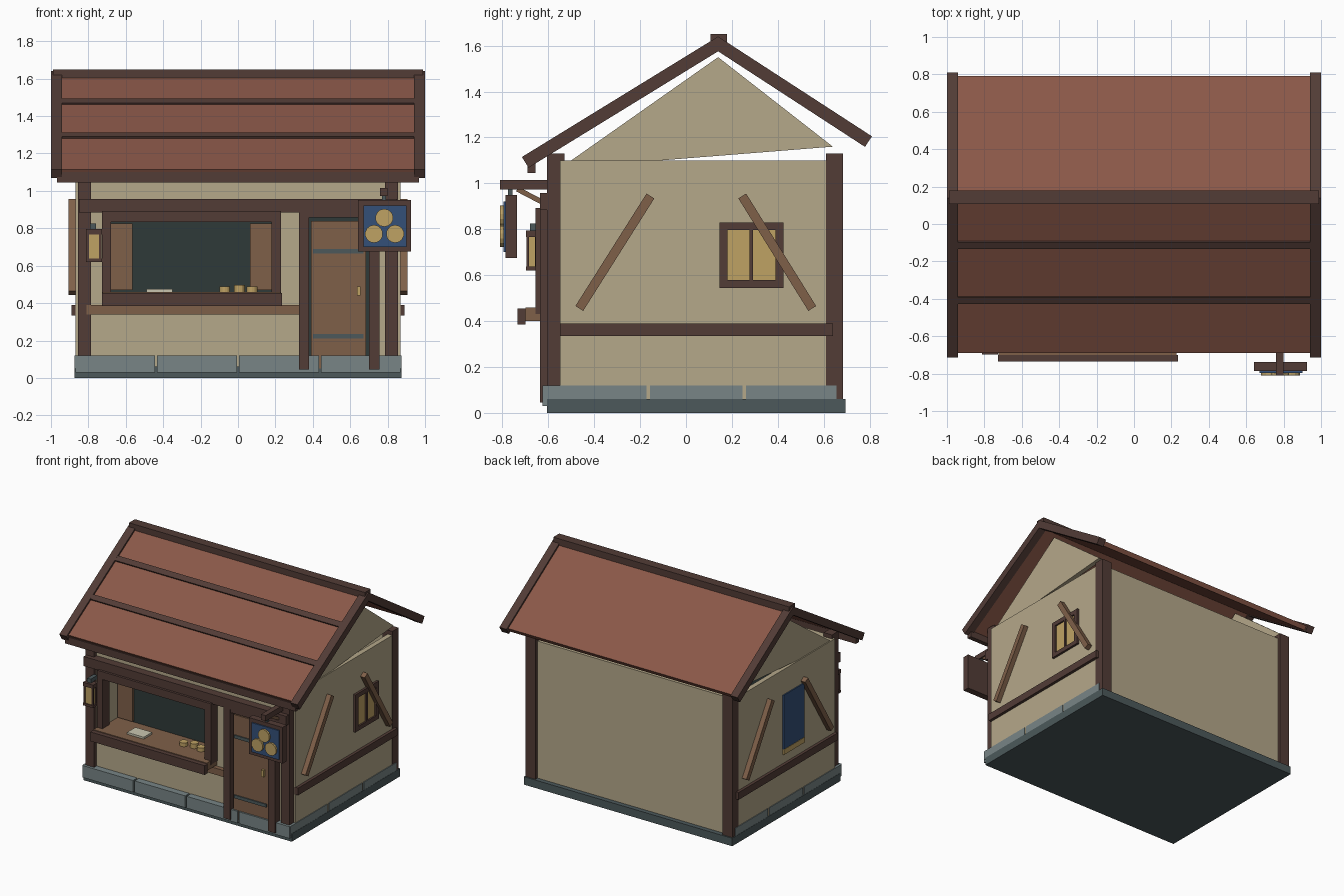
import bpy, bmesh, math
from mathutils import Vector, Matrix

if "Cube" in bpy.data.objects:
    bpy.data.objects.remove(bpy.data.objects["Cube"])

def mat(name, hexcode):
    def lin(i):
        c = int(hexcode[i:i + 2], 16) / 255
        return c / 12.92 if c <= 0.04045 else ((c + 0.055) / 1.055) ** 2.4
    m = bpy.data.materials.new(name)
    m.diffuse_color = (lin(0), lin(2), lin(4), 1)
    m.use_nodes = True
    m.node_tree.nodes["Principled BSDF"].inputs["Base Color"].default_value = m.diffuse_color
    return m

CREAM = mat("cream_plaster", "b5a88a")
DARK = mat("dark_timber", "523c36")
WOOD = mat("mid_wood", "7f6049")
ROOF = mat("roof_red", "8a5848")
SLAB = mat("dark_slate", "4c595b")
STONE = mat("grey_stone", "788586")
BLACK = mat("dark_interior", "2f3a39")
GOLD = mat("gold", "bfa264")
BLUE = mat("blue_cloth", "345079")
PAPER = mat("pale_paper", "cac6b0")

def finish(name, bm, material):
    bmesh.ops.recalc_face_normals(bm, faces=bm.faces)
    me = bpy.data.meshes.new(name)
    bm.to_mesh(me)
    bm.free()
    me.materials.append(material)
    ob = bpy.data.objects.new(name, me)
    bpy.context.collection.objects.link(ob)
    return ob

def box(name, x, y, z, material):
    """Box from (min, max) ranges."""
    bm = bmesh.new()
    bmesh.ops.create_cube(bm, size=1)
    for v in bm.verts:
        v.co = Vector([r[0] + (c + 0.5) * (r[1] - r[0]) for c, r in zip(v.co, (x, y, z))])
    return finish(name, bm, material)

def prism(name, pts, x0, x1, material):
    """Extrude a (y, z) outline along x."""
    bm = bmesh.new()
    f = bm.faces.new([bm.verts.new((x0, y, z)) for y, z in pts])
    ex = bmesh.ops.extrude_face_region(bm, geom=[f])
    bmesh.ops.translate(bm, vec=(x1 - x0, 0, 0),
                        verts=[v for v in ex["geom"] if isinstance(v, bmesh.types.BMVert)])
    return finish(name, bm, material)

def strip(name, a, b, w, x0, x1, material):
    """Straight bar in the yz plane between centre points a and b."""
    a, b = Vector(a), Vector(b)
    d = (b - a).normalized()
    n = Vector((-d.y, d.x)) * w / 2
    return prism(name, [a + n, b + n, b - n, a - n], x0, x1, material)

def disc(name, loc, r, h, material, rot=Matrix()):
    bm = bmesh.new()
    bmesh.ops.create_cone(bm, cap_ends=True, segments=14, radius1=r, radius2=r, depth=h,
                          matrix=Matrix.Translation(loc) @ rot)
    return finish(name, bm, material)

# Foundation slab and plinth stones
box("foundation", (-0.875, 0.875), (-0.605, 0.695), (0, 0.06), SLAB)
for i in range(4):
    c = -0.657 + 0.438 * i
    box("front_stone", (c - 0.213, c + 0.213), (-0.625, -0.575), (0.03, 0.12), STONE)
for s in (-1, 1):
    for a, b in ((-0.62, -0.172), (-0.156, 0.246), (0.262, 0.655)):
        box("side_stone", sorted((s * 0.84, s * 0.8735)), (a, b), (0.05, 0.12), STONE)

# Walls; the front is built around the serving hatch
for s in (-1, 1):
    side = sorted((s * 0.83, s * 0.868))
    box("side_wall", side, (-0.55, 0.64), (0.06, 1.1), CREAM)
    prism("gable", [(-0.55, 1.065), (0.14, 1.55), (0.64, 1.16)], s * 0.825, s * 0.86, CREAM)
box("back_wall", (-0.83, 0.83), (0.62, 0.66), (0.06, 1.1), CREAM)
fy = (-0.575, -0.43)
box("front_wall_lower", (-0.83, 0.83), fy, (0.06, 0.42), CREAM)
box("front_wall_upper", (-0.83, 0.83), fy, (0.85, 1.1), CREAM)
box("front_wall_left", (-0.83, -0.70), fy, (0.42, 0.85), CREAM)
box("front_wall_right", (0.20, 0.83), fy, (0.42, 0.85), CREAM)
box("hatch_back", (-0.72, 0.22), (-0.44, -0.425), (0.40, 0.87), BLACK)

# Corner posts, side rails and diagonal braces
for s in (-1, 1):
    px = sorted((s * 0.785, s * 0.855))
    box("front_post", px, (-0.605, -0.53), (0.06, 1.13), DARK)
    box("back_post", sorted((s * 0.785, s * 0.869)), (0.61, 0.685), (0.06, 1.13), DARK)
    box("side_rail", sorted((s * 0.86, s * 0.89)), (-0.55, 0.64), (0.335, 0.39), DARK)
    strip("front_brace", (-0.465, 0.455), (-0.155, 0.945), 0.04, s * 0.865, s * 0.905, WOOD)
    strip("back_brace", (0.55, 0.455), (0.245, 0.945), 0.04, s * 0.865, s * 0.905, WOOD)

# Right side window
wx = (0.86, 0.885)
for y in ((0.145, 0.18), (0.39, 0.425)):
    box("window_jamb", wx, y, (0.545, 0.83), DARK)
for z in ((0.545, 0.578), (0.797, 0.83)):
    box("window_rail", wx, (0.18, 0.39), z, DARK)
box("window_mullion", wx, (0.277, 0.293), (0.578, 0.797), DARK)
box("window_pane", (0.86, 0.873), (0.17, 0.40), (0.56, 0.81), GOLD)

# Left side banner with gold hem
box("banner", (-0.877, -0.867), (-0.17, 0.08), (0.50, 0.91), BLUE)
box("banner_hem", (-0.88, -0.867), (-0.17, 0.08), (0.46, 0.50), GOLD)

# Roof: panels, bargeboards, battens, ridge and eave beam
SF, SB, RY, RZ = 0.614, 0.649, 0.14, 1.64
def roof_z(y, drop=0):
    return RZ - drop - (SF * (RY - y) if y < RY else SB * (y - RY))
def chevron(name, y0, y1, drop, t, x0, x1, material):
    cf, cb = math.cos(math.atan(SF)), math.cos(math.atan(SB))
    pts = [(y0, roof_z(y0, drop)), (RY, RZ - drop), (y1, roof_z(y1, drop)),
           (y1 - t * SB * cb, roof_z(y1, drop) - t * cb), (RY, RZ - drop - t / cf),
           (y0 + t * SF * cf, roof_z(y0, drop) - t * cf)]
    prism(name, pts, x0, x1, material)
chevron("roof_panels", -0.69, 0.79, 0.015, 0.035, -0.945, 0.945, ROOF)
for s in (-1, 1):
    chevron("bargeboard", -0.715, 0.81, 0, 0.055, s * 0.94, s, DARK)
for y in (-0.11, -0.405):
    strip("roof_batten", (y - 0.018, roof_z(y - 0.018, 0.014)),
          (y + 0.018, roof_z(y + 0.018, 0.014)), 0.022, -0.94, 0.94, DARK)
box("ridge_cap", (-0.99, 0.99), (0.107, 0.178), (1.59, 1.65), DARK)
box("eave_beam", (-0.968, 0.968), (-0.69, -0.655), (1.045, 1.10), DARK)

# Front timbers
box("front_beam", (-0.85, 0.85), (-0.637, -0.57), (0.885, 0.957), DARK)
box("front_rail", (-0.81, 0.33), (-0.61, -0.57), (0.34, 0.39), WOOD)

# Serving hatch: frame, counter, shutters
for x in ((-0.727, -0.68), (0.178, 0.23)):
    box("hatch_jamb", x, (-0.655, -0.57), (0.43, 0.893), DARK)
box("hatch_lintel", (-0.68, 0.178), (-0.655, -0.57), (0.834, 0.893), DARK)
box("counter", (-0.725, 0.228), (-0.70, -0.44), (0.40, 0.46), WOOD)
box("counter_edge", (-0.727, 0.235), (-0.735, -0.70), (0.385, 0.455), DARK)
for x in ((-0.69, -0.565), (0.065, 0.19)):
    box("shutter", x, (-0.46, -0.44), (0.47, 0.825), WOOD)

# Items on the counter
box("paper_stack", (-0.49, -0.35), (-0.63, -0.53), (0.46, 0.475), PAPER)
for x, y, h in ((-0.07, -0.55, 0.028), (0.008, -0.535, 0.036), (0.075, -0.55, 0.028)):
    disc("coin_stack", (x, y, 0.46 + h / 2), 0.029, h, GOLD)

# Door with posts, straps and handle
box("door_recess", (0.37, 0.71), (-0.59, -0.57), (0.06, 0.86), BLACK)
box("door", (0.39, 0.685), (-0.612, -0.585), (0.05, 0.84), WOOD)
for x in ((0.325, 0.38), (0.70, 0.757)):
    box("door_post", x, (-0.637, -0.57), (0.045, 0.89), DARK)
box("door_lintel", (0.38, 0.70), (-0.63, -0.57), (0.857, 0.89), DARK)
for z in (0.21, 0.665):
    box("door_strap", (0.40, 0.67), (-0.62, -0.61), (z, z + 0.024), SLAB)
box("door_handle", (0.635, 0.655), (-0.632, -0.61), (0.44, 0.49), GOLD)

# Hanging sign on its arm
box("sign_arm", (0.76, 0.80), (-0.81, -0.56), (0.973, 1.015), DARK)
strip("arm_brace", (-0.735, 0.975), (-0.62, 0.915), 0.022, 0.77, 0.79, WOOD)
box("sign_hanger", (0.77, 0.79), (-0.775, -0.755), (0.94, 0.98), SLAB)
box("sign_board", (0.642, 0.925), (-0.787, -0.737), (0.675, 0.95), DARK)
box("sign_panel", (0.67, 0.90), (-0.796, -0.787), (0.70, 0.922), BLUE)
for x, z in ((0.782, 0.856), (0.727, 0.77), (0.84, 0.77)):
    disc("sign_disc", (x, -0.802, z), 0.048, 0.016, GOLD, Matrix.Rotation(math.pi / 2, 4, 'X'))

# Wall lantern
lx, ly = (-0.813, -0.727), (-0.698, -0.645)
box("lantern_glass", (-0.80, -0.74), (-0.69, -0.65), (0.63, 0.77), GOLD)
box("lantern_base", lx, ly, (0.62, 0.638), DARK)
box("lantern_cap", lx, ly, (0.767, 0.795), DARK)
for x in ((-0.81, -0.797), (-0.743, -0.73)):
    for y in ((-0.695, -0.685), (-0.658, -0.648)):
        box("lantern_bar", x, y, (0.63, 0.77), DARK)
box("lantern_bracket", (-0.79, -0.76), (-0.68, -0.60), (0.795, 0.825), SLAB)
